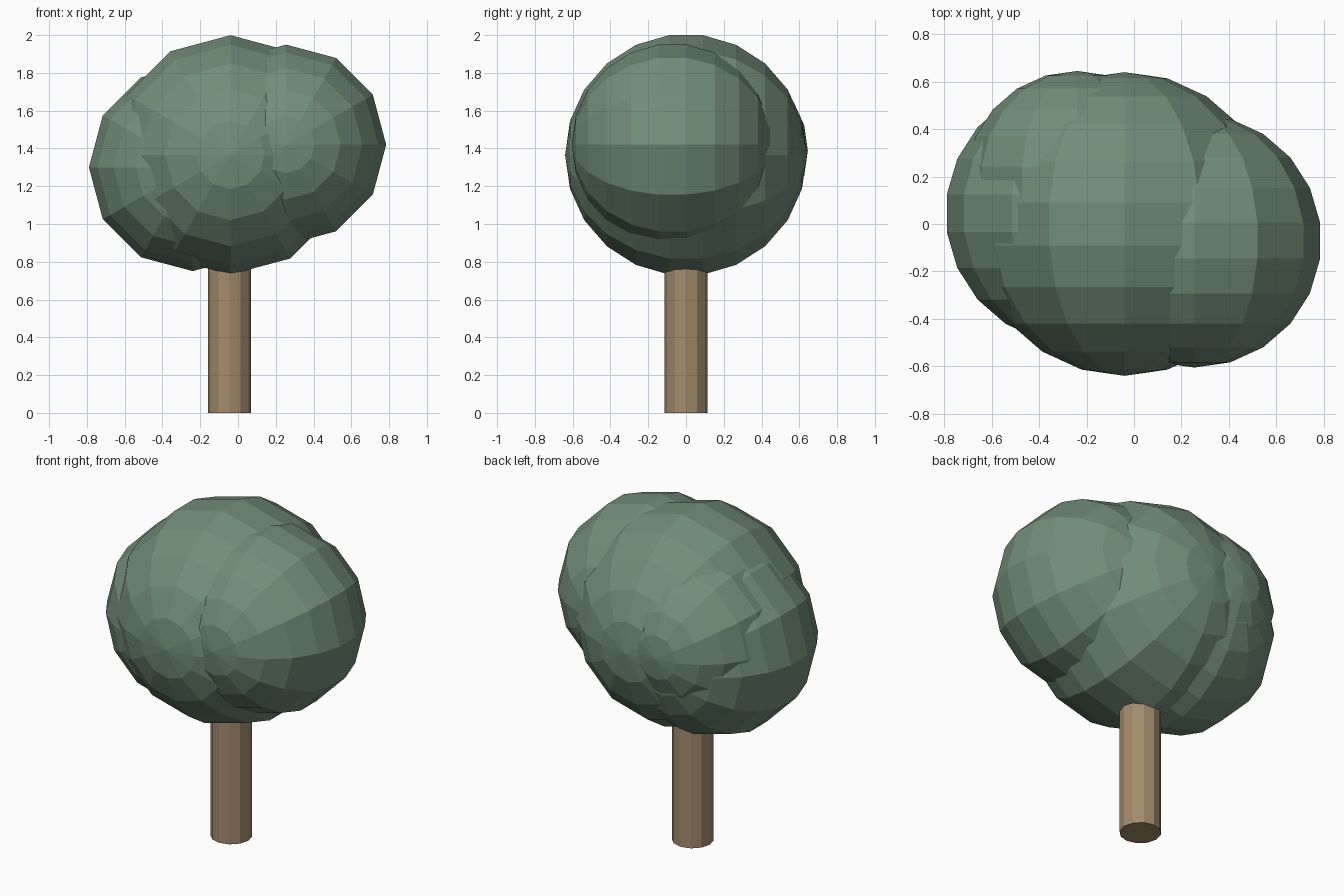
import bpy
import math

cube = bpy.data.objects.get("Cube")
if cube:
    bpy.data.objects.remove(cube, do_unlink=True)


def make_material(name, rgb):
    mat = bpy.data.materials.new(name)
    mat.use_nodes = True
    color = (*rgb, 1.0)
    mat.diffuse_color = color
    bsdf = next(n for n in mat.node_tree.nodes if n.type == "BSDF_PRINCIPLED")
    bsdf.inputs["Base Color"].default_value = color
    bsdf.inputs["Roughness"].default_value = 0.9
    return mat


leaf_green = make_material("leaf_green", (0.17, 0.27, 0.195))
bark_brown = make_material("bark_brown", (0.37, 0.26, 0.15))


def finish(name, mat):
    obj = bpy.context.object
    obj.name = name
    obj.data.name = name
    obj.data.materials.append(mat)
    bpy.ops.object.shade_flat()
    return obj


def leaf_clump(name, center, radius):
    # Faceted ball with its poles facing front and back
    bpy.ops.mesh.primitive_uv_sphere_add(
        segments=12, ring_count=11, radius=radius,
        location=center, rotation=(math.pi / 2, 0, 0))
    return finish(name, leaf_green)


# Trunk, reaching up into the foliage
trunk_height = 1.2
bpy.ops.mesh.primitive_cylinder_add(
    vertices=12, radius=0.115, depth=trunk_height,
    location=(-0.045, 0, trunk_height / 2))
finish("trunk", bark_brown)

# Overlapping foliage clumps
leaf_clump("foliage_middle", (-0.04, 0, 1.366), 0.64)
leaf_clump("foliage_left", (0.255, -0.07, 1.42), 0.535)
leaf_clump("foliage_right", (-0.24, 0.045, 1.30), 0.555)
leaf_clump("foliage_back", (-0.24, 0.175, 1.39), 0.47)
